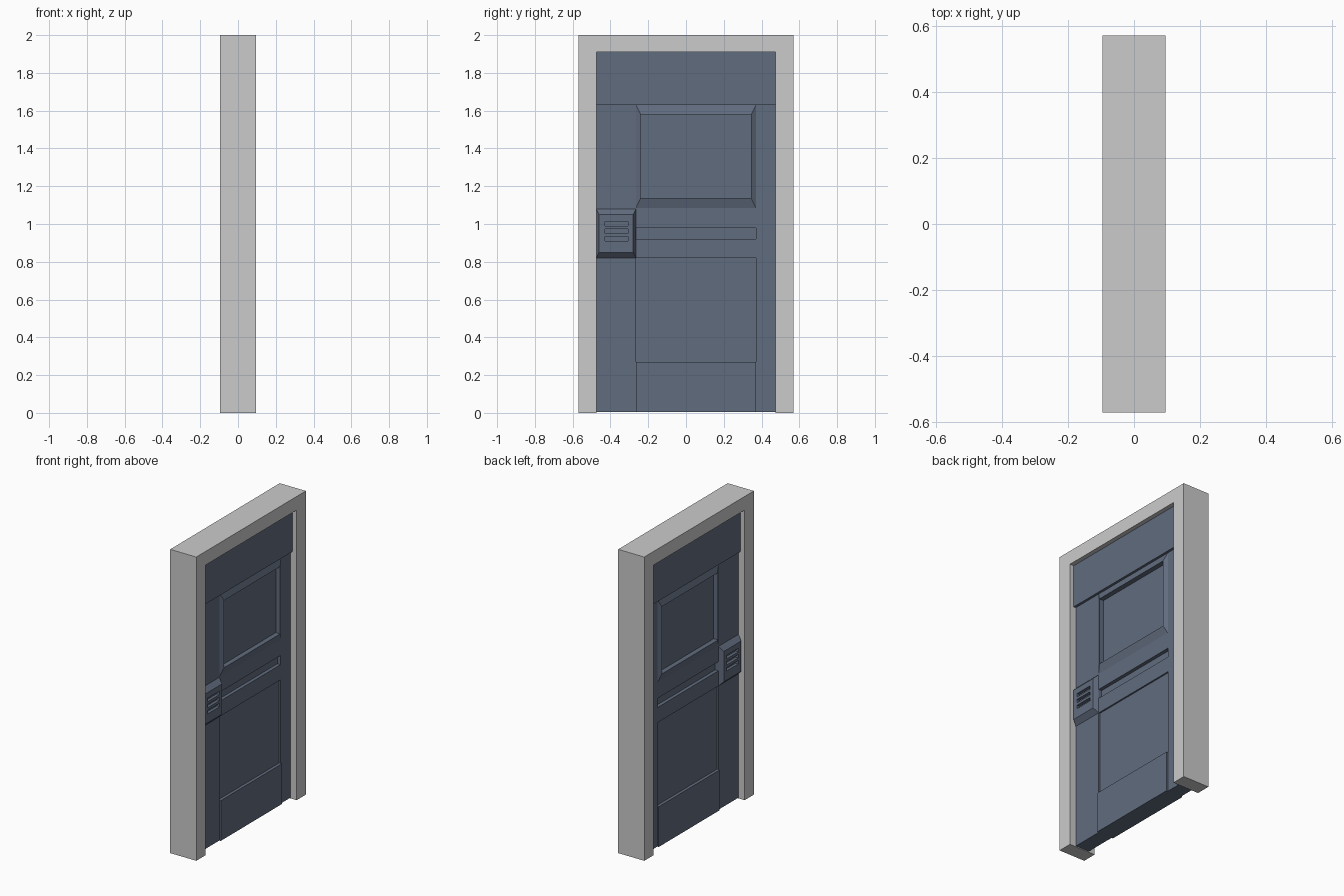
import bpy, bmesh

if "Cube" in bpy.data.objects:
    bpy.data.objects.remove(bpy.data.objects["Cube"])

paint = bpy.data.materials.new("blue_grey_paint")
paint.diffuse_color = (0.12, 0.15, 0.21, 1)
paint.use_nodes = True
paint.node_tree.nodes["Principled BSDF"].inputs["Base Color"].default_value = paint.diffuse_color


def make(name, verts, faces, mat=paint):
    me = bpy.data.meshes.new(name)
    me.from_pydata(verts, [], faces)
    bm = bmesh.new()
    bm.from_mesh(me)
    bmesh.ops.recalc_face_normals(bm, faces=bm.faces)
    bm.to_mesh(me)
    bm.free()
    if mat:
        me.materials.append(mat)
    ob = bpy.data.objects.new(name, me)
    bpy.context.collection.objects.link(ob)
    return ob


def prism(name, outline, x0, x1, mat=paint):
    """Extrude a (y, z) outline along x."""
    n = len(outline)
    verts = [(x, y, z) for x in (x0, x1) for y, z in outline]
    faces = [list(range(n)), list(range(n, 2 * n))]
    faces += [[i, (i + 1) % n, n + (i + 1) % n, n + i] for i in range(n)]
    return make(name, verts, faces, mat)


def rect(y0, y1, z0, z1):
    return [(y0, z0), (y1, z0), (y1, z1), (y0, z1)]


def stepped(name, loops):
    """Closed solid through successive rectangles (x, outline)."""
    verts = [(x, y, z) for x, o in loops for y, z in o]
    faces = [[0, 1, 2, 3], [len(verts) - 4 + i for i in range(4)]]
    for k in range(len(loops) - 1):
        for i in range(4):
            j = (i + 1) % 4
            faces.append([4 * k + i, 4 * k + j, 4 * k + 4 + j, 4 * k + 4 + i])
    return make(name, verts, faces)


# Door frame
prism("door_frame", [(-.57, 0), (-.475, 0), (-.475, 1.91), (.475, 1.91),
                     (.475, 0), (.57, 0), (.57, 2), (-.57, 2)],
      -.095, .095, None)

# Door panels, each symmetric through the thickness
L, A, B, R = -.475, -.265, .37, .475
panels = [
    ("top_panel", L, R, 1.63, 1.91, .066),
    ("latch_stile", L, A, .005, 1.63, .05),
    ("hinge_stile", B, R, .005, 1.63, .05),
    ("kick_plate", A, B, .005, .27, .06),
    ("lower_panel", A, B, .27, .82, .04),
    ("lower_rail", A, B, .82, .92, .05),
    ("groove", A, B, .92, .98, .027),
    ("middle_rail", A, B, .98, 1.085, .05),
]
for name, y0, y1, z0, z1, t in panels:
    prism(name, rect(y0, y1, z0, z1), -t, t)

# Window: raised sloping surround with a sunken pane, both sides
outer, inner = rect(A, B, 1.085, 1.63), rect(-.24, .345, 1.137, 1.58)
stepped("window", [(-.034, inner), (-.066, inner), (-.05, outer),
                   (.05, outer), (.066, inner), (.034, inner)])

# Latch boxes with three slots on each side
low, high = rect(L, A, .82, 1.08), rect(-.46, -.28, .85, 1.05)
latch = stepped("latch_box", [(-.08, high), (-.05, low), (.05, low), (.08, high)])
for side in (-1, 1):
    for z in (.91, .95, .99):
        cutter = prism("slot_cutter", rect(-.43, -.307, z, z + .023),
                       side * .06, side * .12)
        cutter.hide_render = True
        mod = latch.modifiers.new("slot", 'BOOLEAN')
        mod.operation = 'DIFFERENCE'
        mod.solver = 'EXACT'
        mod.object = cutter
        bpy.context.view_layer.objects.active = latch
        bpy.ops.object.modifier_apply(modifier=mod.name)
        bpy.data.objects.remove(cutter)
